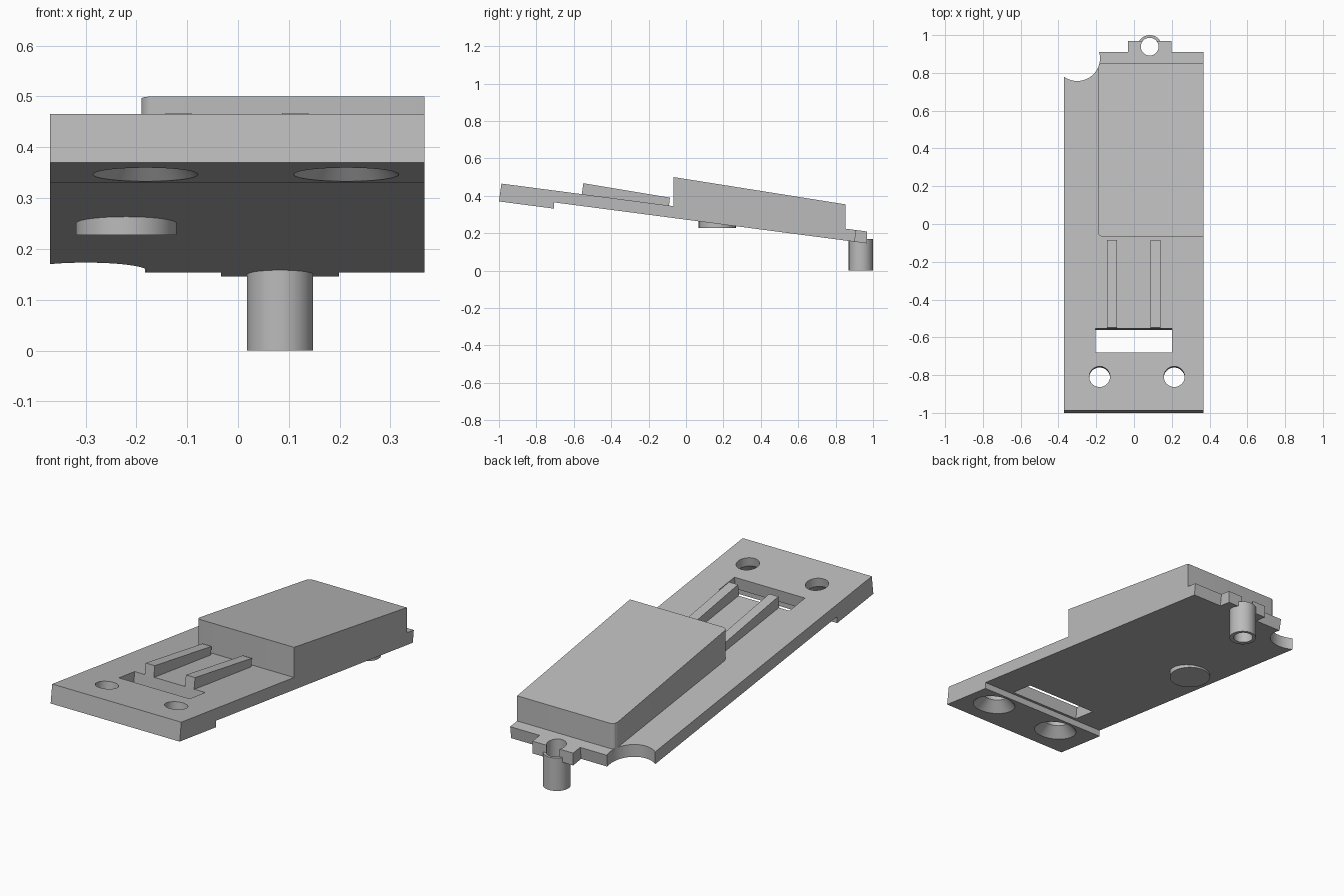
import bpy, bmesh, math
from mathutils import Matrix, Vector

cube = bpy.data.objects.get("Cube")
if cube:
    bpy.data.objects.remove(cube, do_unlink=True)

SLOPE = 0.131
TILT = Matrix.Rotation(-math.atan(SLOPE), 4, 'X')
X0, X1 = -0.37, 0.367

grey = bpy.data.materials.new("plain grey")
grey.use_nodes = True
grey.diffuse_color = (0.5, 0.5, 0.5, 1)
grey.node_tree.nodes["Principled BSDF"].inputs["Base Color"].default_value = (0.5, 0.5, 0.5, 1)


def top(y, offset=0.0):
    """Height of the sloping upper face, moved by offset."""
    return 0.465 - SLOPE * (y + 0.987) + offset


def finish(bm, name):
    bmesh.ops.recalc_face_normals(bm, faces=bm.faces)
    mesh = bpy.data.meshes.new(name)
    bm.to_mesh(mesh)
    bm.free()
    mesh.materials.append(grey)
    ob = bpy.data.objects.new(name, mesh)
    bpy.context.collection.objects.link(ob)
    return ob


def extrude_x(name, profile, x0, x1, round_left=0.0):
    """Extrude a side profile of (y, z) points across x."""
    bm = bmesh.new()
    face = bm.faces.new([bm.verts.new((x0, y, z)) for y, z in profile])
    ext = bmesh.ops.extrude_face_region(bm, geom=[face])
    moved = [v for v in ext["geom"] if isinstance(v, bmesh.types.BMVert)]
    bmesh.ops.translate(bm, verts=moved, vec=(x1 - x0, 0, 0))
    if round_left:
        edges = [e for e in bm.edges
                 if all(abs(v.co.x - x0) < 1e-5 for v in e.verts)
                 and abs(e.verts[0].co.y - e.verts[1].co.y) < 1e-4]
        bmesh.ops.bevel(bm, geom=edges, offset=round_left, segments=6,
                        profile=0.5, affect='EDGES')
    return finish(bm, name)


def round_part(name, centre, r_low, r_high, height, rot=None):
    """Cylinder or cone standing on its base centre."""
    bm = bmesh.new()
    bmesh.ops.create_cone(bm, cap_ends=True, segments=64, radius1=r_low,
                          radius2=r_high, depth=height,
                          matrix=Matrix.Translation((0, 0, height / 2)))
    bm.transform(Matrix.Translation(Vector(centre)) @ (rot or Matrix()))
    return finish(bm, name)


def cut(ob, cutters):
    for c in cutters:
        mod = ob.modifiers.new("cut", 'BOOLEAN')
        mod.operation = 'DIFFERENCE'
        mod.solver = 'EXACT'
        mod.object = c
    bpy.context.view_layer.update()
    dg = bpy.context.evaluated_depsgraph_get()
    mesh = bpy.data.meshes.new_from_object(ob.evaluated_get(dg))
    ob.modifiers.clear()
    ob.data = mesh


THIN, THICK = -0.0635, -0.097

# Sloping base plate with a thicker front pad
plate = extrude_x("base_plate", [
    (-0.987, top(-0.987)), (-1.0, top(-1.0, THICK)),
    (-0.705, top(-0.705, THICK)), (-0.705, top(-0.705, THIN)),
    (0.902, top(0.902, THIN)), (0.91, top(0.91))], X0, X1)

# Rear tab
tab = extrude_x("rear_tab", [
    (0.91, top(0.91)), (0.902, top(0.902, THIN)),
    (0.968, top(0.968, THIN)), (0.968, top(0.968))], -0.033, 0.199)

# Raised block with rounded left corners
block = extrude_x("raised_block", [
    (-0.067, top(-0.067)), (0.853, top(0.853)),
    (0.853, 0.354), (-0.067, 0.5)], -0.19, X1, 0.025)

# Two tapering ribs behind the slot
for side, x in (("right", -0.117), ("left", 0.113)):
    extrude_x(side + "_rib", [
        (-0.557, top(-0.557)), (-0.091, top(-0.091)),
        (-0.086, 0.39), (-0.549, 0.467)], x - 0.026, x + 0.026)

# Underside foot disc and hollow rear post
disc = round_part("foot_disc", (-0.22, 0.167, 0.227), 0.099, 0.099, 0.04)
post = round_part("rear_post", (0.083, 0.935, 0), 0.065, 0.065, 0.17)

# Cutters
post_hole = round_part("post_hole_cutter", (0.083, 0.939, -0.1), 0.047, 0.047, 0.6)
notch = round_part("notch_cutter", (-0.3, 0.877, 0), 0.12, 0.12, 0.7)
slot = extrude_x("slot_cutter", [
    (-0.702, 0.25), (-0.572, 0.25), (-0.542, 0.5), (-0.672, 0.5)], -0.203, 0.2)
screws = []
for x in (-0.182, 0.213):
    base = (x, -0.822, top(-0.822, THICK))
    screws.append(round_part("screw_hole_cutter", (x, -0.834, base[2] - 0.1),
                             0.055, 0.055, 0.4, TILT))
    low = Vector(base) + TILT @ Vector((0, 0, -0.005))
    screws.append(round_part("countersink_cutter", low, 0.108, 0.05, 0.06, TILT))

cut(plate, [slot, notch, post_hole] + screws)
cut(tab, [post_hole])
cut(block, [notch])
cut(post, [post_hole])
for c in [slot, notch, post_hole] + screws:
    bpy.data.objects.remove(c, do_unlink=True)

# Smooth the curved walls, keep the corners sharp
for ob in (plate, tab, block, disc, post):
    bpy.ops.object.select_all(action='DESELECT')
    ob.select_set(True)
    bpy.context.view_layer.objects.active = ob
    bpy.ops.object.shade_smooth_by_angle(angle=math.radians(30))
